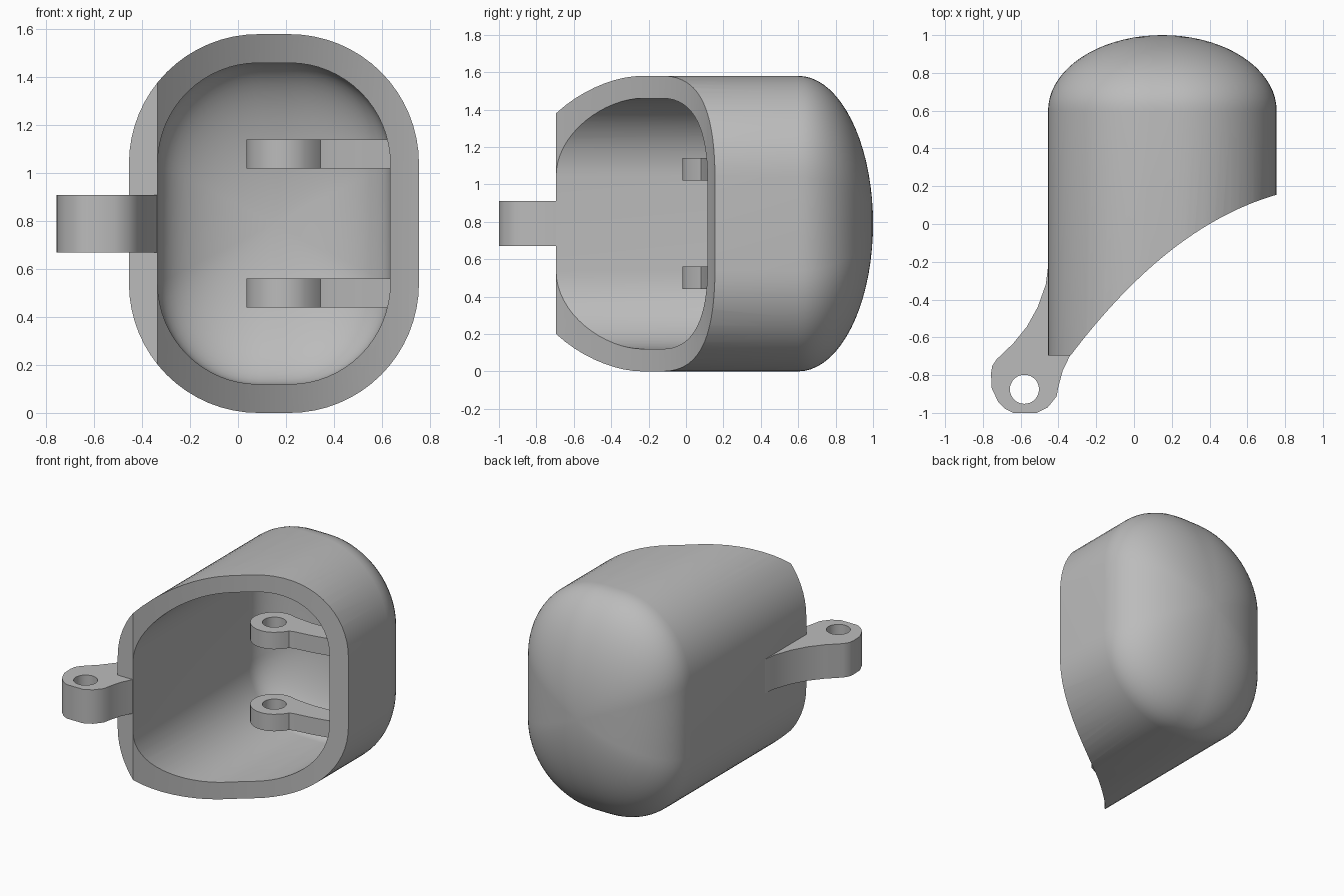
import bpy, bmesh
from math import sin, cos, pi, radians
from mathutils import Vector
from mathutils.geometry import interpolate_bezier

default_cube = bpy.data.objects.get("Cube")
if default_cube:
    bpy.data.objects.remove(default_cube)

grey = bpy.data.materials.new("plain grey")
grey.use_nodes = True
grey.diffuse_color = (0.5, 0.5, 0.5, 1)
grey.node_tree.nodes["Principled BSDF"].inputs["Base Color"].default_value = (0.5, 0.5, 0.5, 1)

CENTRE_X, CENTRE_Z = 0.15, 0.79
CORNER_STEPS, DOME_STEPS = 16, 18


def make_object(name, bm):
    bmesh.ops.recalc_face_normals(bm, faces=bm.faces[:])
    mesh = bpy.data.meshes.new(name)
    bm.to_mesh(mesh)
    bm.free()
    mesh.materials.append(grey)
    obj = bpy.data.objects.new(name, mesh)
    bpy.context.collection.objects.link(obj)
    return obj


def activate(obj):
    bpy.ops.object.select_all(action='DESELECT')
    obj.select_set(True)
    bpy.context.view_layer.objects.active = obj


def smooth(obj):
    activate(obj)
    bpy.ops.object.shade_smooth_by_angle(angle=radians(30))


def section(bm, y, radius, scale):
    """Ring of a tall rounded rectangle at depth y."""
    ring = []
    for corner, (sx, sz) in enumerate([(1, 1), (-1, 1), (-1, -1), (1, -1)]):
        for i in range(CORNER_STEPS + 1):
            a = (corner + i / CORNER_STEPS) * pi / 2
            x = sx * 0.065 + radius * cos(a)
            z = sz * 0.25 + radius * sin(a)
            ring.append(bm.verts.new((CENTRE_X + x * scale, y, CENTRE_Z + z * scale)))
    return ring


def bridge(bm, a, b):
    n = len(a)
    for i in range(n):
        bm.faces.new((a[i], a[(i + 1) % n], b[(i + 1) % n], b[i]))


def domed_tube(bm, radius, dome):
    """Straight sleeve closed by an elliptical dome; returns the open front ring."""
    front = previous = section(bm, -1.0, radius, 1)
    for i in range(DOME_STEPS):
        a = i / DOME_STEPS * pi / 2
        ring = section(bm, 0.6 + dome * sin(a), radius, cos(a))
        bridge(bm, previous, ring)
        previous = ring
    pole = bm.verts.new((CENTRE_X, 0.6 + dome, CENTRE_Z))
    for i in range(len(previous)):
        bm.faces.new((previous[i], previous[(i + 1) % len(previous)], pole))
    return front


def plate(name, outline, z0, z1, hole=None, hole_radius=0.077):
    """Upright extrusion of an outline, with an optional round hole."""
    bm = bmesh.new()
    loops = [outline]
    if hole:
        loops.append([(hole[0] + hole_radius * cos(i * pi / 16),
                       hole[1] + hole_radius * sin(i * pi / 16)) for i in range(32)])
    edges = []
    for loop in loops:
        verts = [bm.verts.new((x, y, z0)) for x, y in loop]
        edges += [bm.edges.new((v, verts[i - 1])) for i, v in enumerate(verts)]
    bmesh.ops.triangle_fill(bm, edges=edges, use_beauty=True, normal=(0, 0, 1))
    result = bmesh.ops.extrude_face_region(bm, geom=bm.faces[:])
    top = [g for g in result["geom"] if isinstance(g, bmesh.types.BMVert)]
    bmesh.ops.translate(bm, verts=top, vec=(0, 0, z1 - z0))
    return make_object(name, bm)


# Hollow housing: outer and inner domed sleeves joined at the front
bm = bmesh.new()
bridge(bm, domed_tube(bm, 0.54, 0.4), domed_tube(bm, 0.42, 0.28))
housing = make_object("housing", bm)

# Slanting curved front opening
curve = interpolate_bezier(Vector((-0.335, -0.695)), Vector((-0.035, -0.3)),
                           Vector((0.32, 0.03)), Vector((0.755, 0.155)), 32)
outline = [(-0.6, -0.695)] + [(p.x, p.y) for p in curve]
outline += [(0.9, 0.2), (0.9, -1.5), (-0.6, -1.5)]
cutter = plate("front_cutter", outline, -0.2, 1.8)
cutter.hide_render = True
cut = housing.modifiers.new("front_cut", 'BOOLEAN')
cut.operation = 'DIFFERENCE'
cut.solver = 'EXACT'
cut.object = cutter
activate(housing)
bpy.ops.object.modifier_apply(modifier=cut.name)
bpy.data.objects.remove(cutter)
smooth(housing)

# Outer hinge arm
arm = [(-0.44, -0.2), (-0.457, -0.24), (-0.467, -0.32), (-0.51, -0.44), (-0.567, -0.543),
       (-0.64, -0.633), (-0.726, -0.715), (-0.75, -0.75), (-0.757, -0.79), (-0.753, -0.87),
       (-0.72, -0.94), (-0.68, -0.98), (-0.64, -1), (-0.515, -1), (-0.456, -0.97),
       (-0.41, -0.913), (-0.4, -0.86), (-0.377, -0.776), (-0.337, -0.693), (-0.4, -0.6)]
smooth(plate("hinge_arm", arm, 0.67, 0.91, hole=(-0.58, -0.875)))

# Pair of inner lugs: rounded eye with a waisted arm into the wall
eye = (0.19, 0.135)
lug = [(eye[0] + 0.155 * cos(a), eye[1] + 0.155 * sin(a))
       for a in (radians(65 + 10 * i) for i in range(25))]
lug += [(0.32, 0.045), (0.345, 0.08), (0.38, 0.09), (0.5, 0.105), (0.65, 0.135),
        (0.65, 0.27), (0.4, 0.262)]
for name, z in (("lower_lug", 0.44), ("upper_lug", 1.02)):
    smooth(plate(name, lug, z, z + 0.12, hole=eye))
